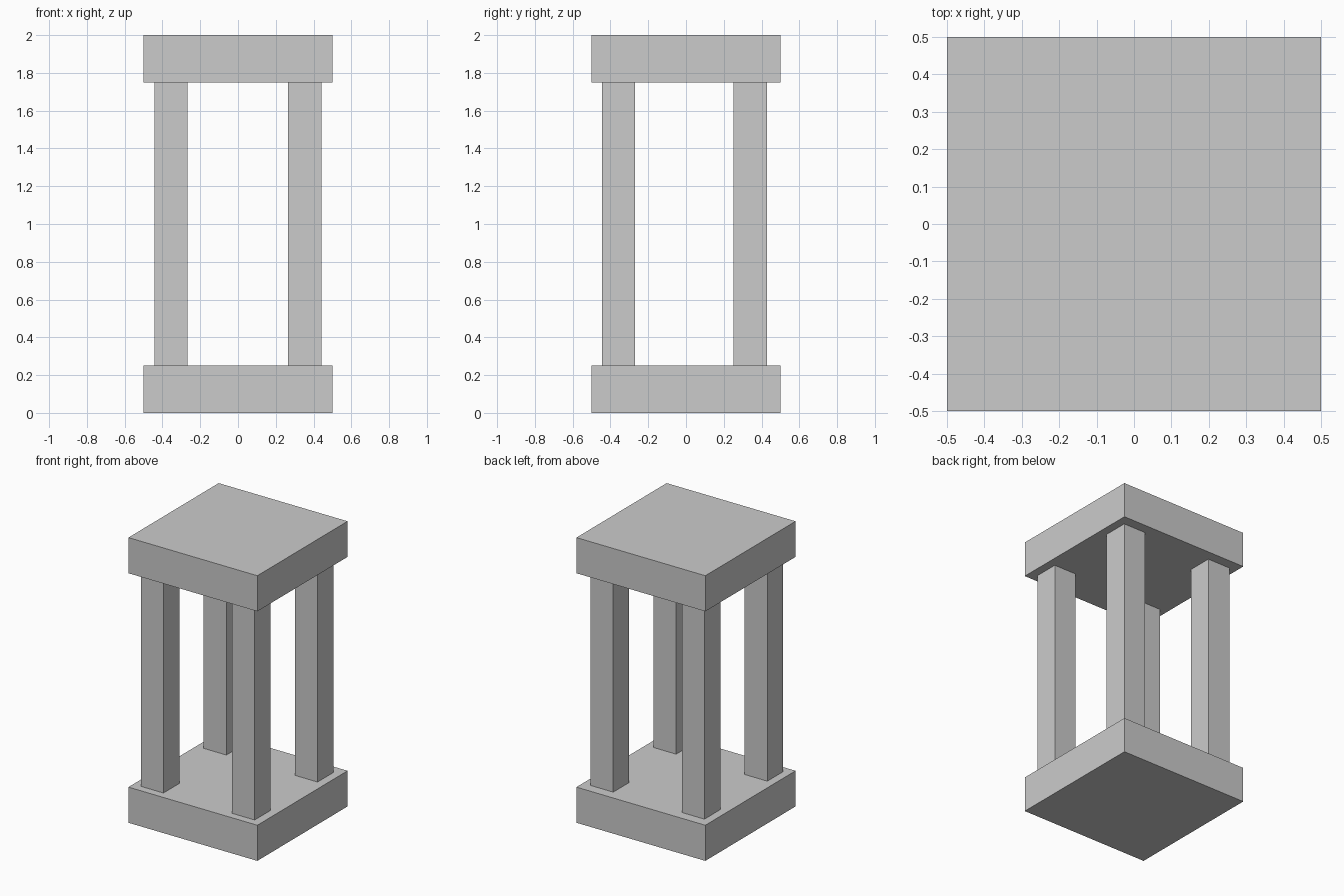
import bpy

if "Cube" in bpy.data.objects:
    bpy.data.objects.remove(bpy.data.objects["Cube"])


def box(name, x, y, z):
    """Add a box spanning the given (min, max) ranges."""
    spans = (x, y, z)
    bpy.ops.mesh.primitive_cube_add(size=1, location=[(a + b) / 2 for a, b in spans])
    obj = bpy.context.object
    obj.name = name
    obj.scale = [b - a for a, b in spans]
    bpy.ops.object.transform_apply(location=False, rotation=False, scale=True)
    return obj


FULL = (-0.5, 0.5)

# Base and top slabs
box("base_slab", FULL, FULL, (0, 0.25))
box("top_slab", FULL, FULL, (1.75, 2))

# Four square posts, the back pair set slightly further in
for side, x in (("left", (-0.443, -0.267)), ("right", (0.265, 0.441))):
    for end, y in (("front", (-0.445, -0.269)), ("back", (0.252, 0.428))):
        box(f"{end}_{side}_post", x, y, (0.25, 1.75))
